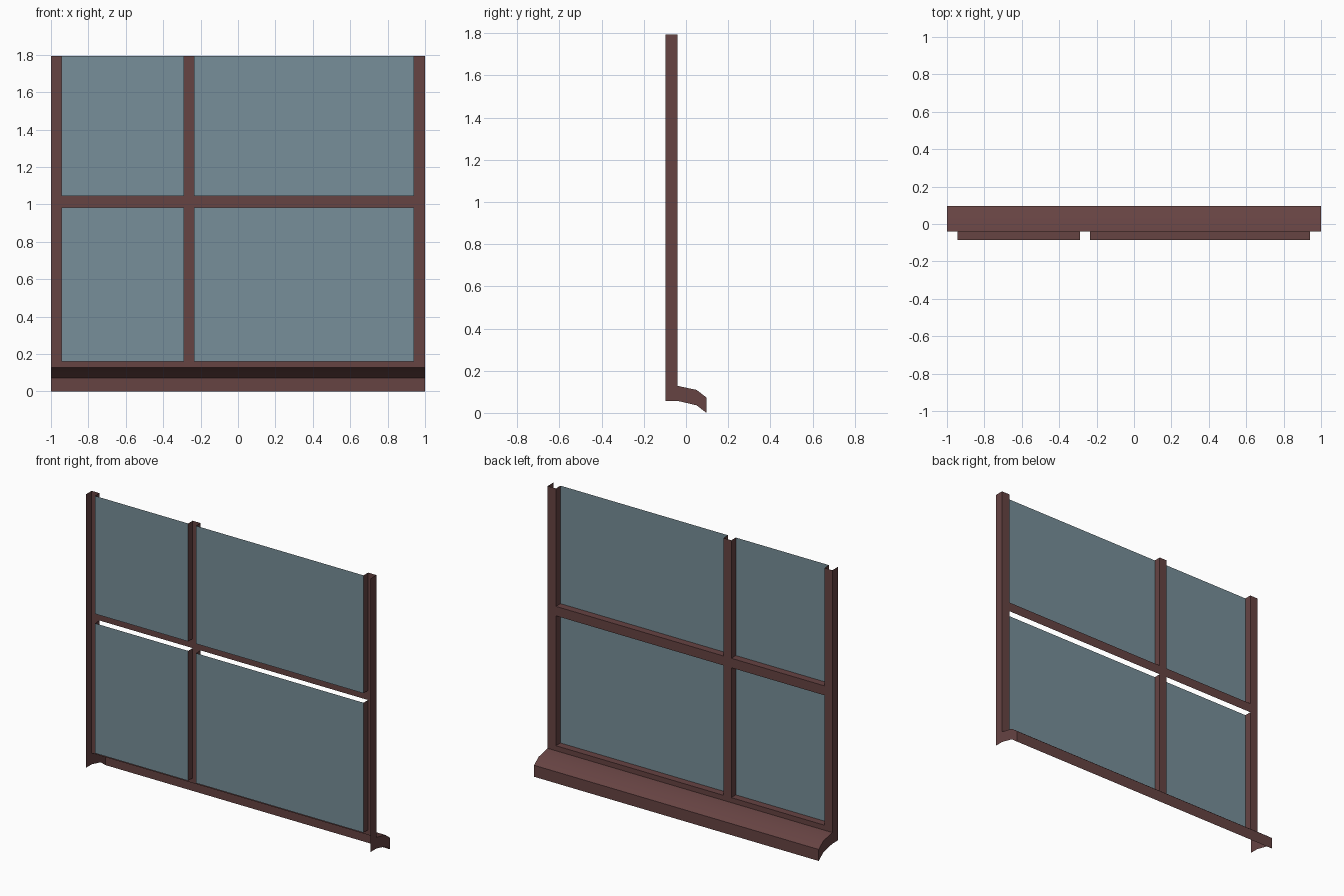
import bpy, bmesh
from mathutils import Vector

if "Cube" in bpy.data.objects:
    bpy.data.objects.remove(bpy.data.objects["Cube"])


def material(name, rgb):
    m = bpy.data.materials.new(name)
    m.diffuse_color = (*rgb, 1)
    m.use_nodes = True
    m.node_tree.nodes["Principled BSDF"].inputs["Base Color"].default_value = m.diffuse_color
    return m


BROWN = material("dark_red_brown", (0.133, 0.056, 0.055))
GLASS = material("grey_blue_glass", (0.187, 0.274, 0.319))

Y_FRONT, Y_GLASS, Y_BACK = -0.098, -0.086, -0.04
X = [-1, -0.945, -0.29, -0.235, 0.942, 1]       # post edges
Z = [0.128, 0.16, 0.985, 1.045, 1.794]          # rail edges
PANES = [(i, j) for i in (1, 3) for j in (1, 3)]


def build(name, polys, mat, smooth=False):
    """Make an object from (corners, facing direction) polygons."""
    bm = bmesh.new()
    for pts, facing in polys:
        f = bm.faces.new([bm.verts.new(p) for p in pts])
        f.normal_update()
        if f.normal.dot(Vector(facing)) < 0:
            f.normal_flip()
    bmesh.ops.remove_doubles(bm, verts=bm.verts, dist=1e-4)
    me = bpy.data.meshes.new(name)
    bm.to_mesh(me)
    bm.free()
    me.materials.append(mat)
    ob = bpy.data.objects.new(name, me)
    bpy.context.collection.objects.link(ob)
    if smooth:
        bpy.context.view_layer.objects.active = ob
        ob.select_set(True)
        bpy.ops.object.shade_smooth_by_angle(angle=0.52)
        ob.select_set(False)
    return ob


def upright(x0, x1, z0, z1, y):
    return [(x0, y, z0), (x1, y, z0), (x1, y, z1), (x0, y, z1)]


def side(x, y0, y1, z0, z1):
    return [(x, y0, z0), (x, y1, z0), (x, y1, z1), (x, y0, z1)]


# Frame: shell open to the front, with a reveal around each pane
frame = [(upright(X[i], X[i + 1], Z[j], Z[j + 1], Y_BACK), (0, 1, 0))
         for i in range(5) for j in range(4) if (i, j) not in PANES]
for i, j in PANES:
    x0, x1, z0, z1 = X[i], X[i + 1], Z[j], Z[j + 1]
    frame.append((side(x0, Y_GLASS, Y_BACK, z0, z1), (1, 0, 0)))
    frame.append((side(x1, Y_GLASS, Y_BACK, z0, z1), (-1, 0, 0)))
    frame.append(([(x0, Y_GLASS, z0), (x1, Y_GLASS, z0),
                   (x1, Y_BACK, z0), (x0, Y_BACK, z0)], (0, 0, 1)))
for s in (-1, 1):
    frame.append((side(s, Y_FRONT, Y_BACK, Z[0], Z[-1]), (s, 0, 0)))
build("window_frame", frame, BROWN)

# Sill: sloping top and outer lip, open underneath, with end caps
top = [(Y_BACK, 0.128), (0.05, 0.109), (0.097, 0.073), (0.097, 0.0)]
under = [(0.05, 0.036), (Y_BACK, 0.057), (Y_FRONT, 0.057), (Y_FRONT, 0.128)]
sill = [([(-1, *a), (1, *a), (1, *b), (-1, *b)], (0, 1, 0.5))
        for a, b in zip(top, top[1:])]
for s in (-1, 1):
    sill.append(([(s, *p) for p in top + under], (s, 0, 0)))
build("window_sill", sill, BROWN, smooth=True)

# Glass panes
for n, (i, j) in enumerate(PANES, 1):
    build(f"glass_pane_{n}",
          [(upright(X[i], X[i + 1], Z[j], Z[j + 1], Y_GLASS), (0, -1, 0))], GLASS)
